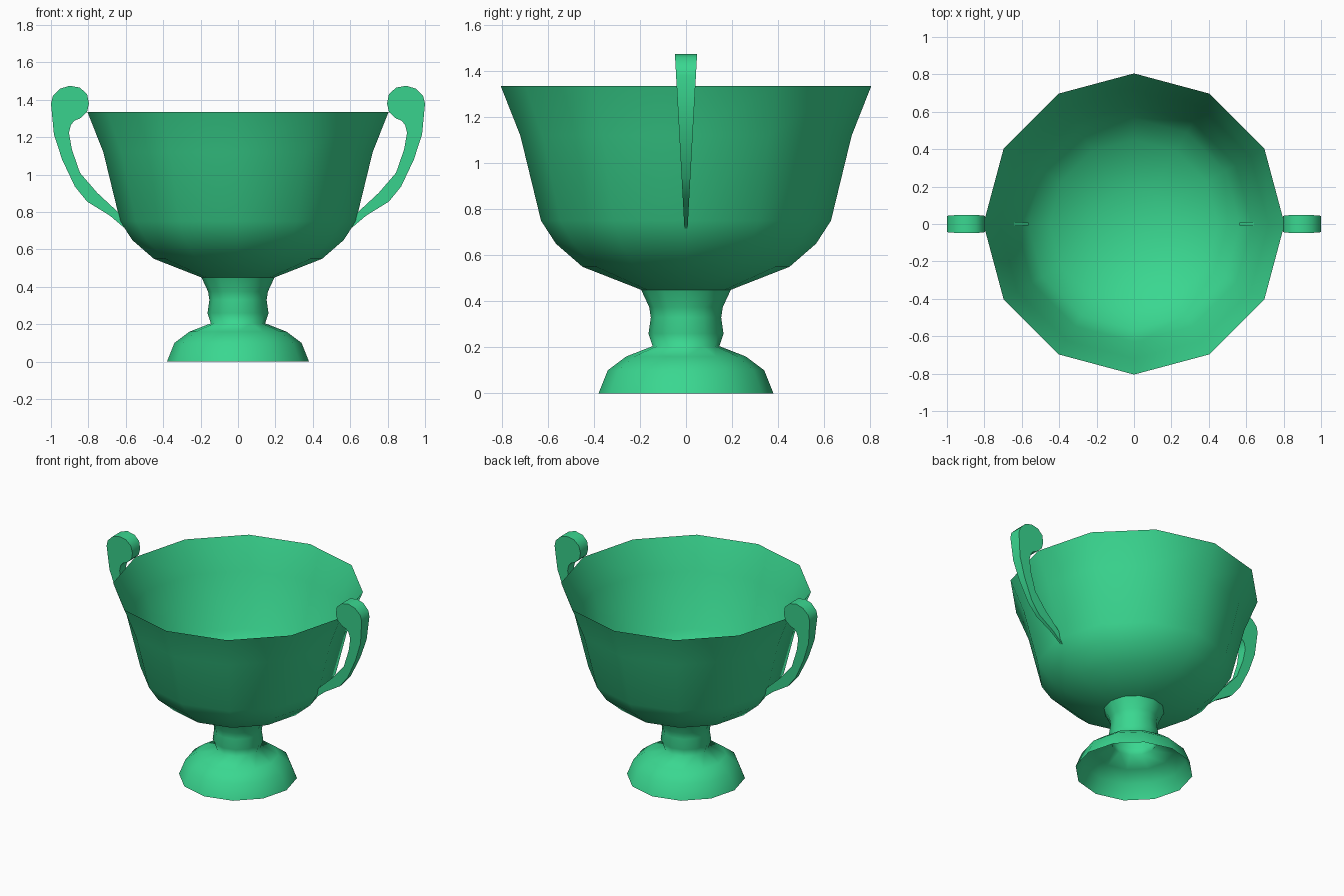
import bpy
import bmesh
import math

SIDES = 12

default_cube = bpy.data.objects.get("Cube")
if default_cube:
    bpy.data.objects.remove(default_cube, do_unlink=True)


def make_material(name, colour):
    material = bpy.data.materials.new(name)
    material.use_nodes = True
    material.diffuse_color = colour
    material.node_tree.nodes["Principled BSDF"].inputs["Base Color"].default_value = colour
    return material


green = make_material("emerald green", (0.042, 0.68, 0.28, 1))


def finish(bm, name, smooth_angle):
    """Turn a bmesh into a smooth shaded, coloured object."""
    mesh = bpy.data.meshes.new(name)
    bm.to_mesh(mesh)
    bm.free()
    mesh.materials.append(green)
    obj = bpy.data.objects.new(name, mesh)
    bpy.context.collection.objects.link(obj)
    bpy.ops.object.select_all(action="DESELECT")
    obj.select_set(True)
    bpy.context.view_layer.objects.active = obj
    if smooth_angle is None:
        bpy.ops.object.shade_smooth()
    else:
        bpy.ops.object.shade_smooth_by_angle(angle=smooth_angle)
    return obj


def lathe(name, profile, closed_bottom=False):
    """Revolve a bottom-to-top profile of (radius, height) around z."""
    bm = bmesh.new()
    rings = []
    for radius, height in profile:
        ring = []
        for i in range(SIDES):
            angle = math.tau * i / SIDES
            ring.append(bm.verts.new((radius * math.cos(angle), radius * math.sin(angle), height)))
        rings.append(ring)
    for lower, upper in zip(rings, rings[1:]):
        for i in range(SIDES):
            j = (i + 1) % SIDES
            bm.faces.new((lower[i], lower[j], upper[j], upper[i]))
    if closed_bottom:
        bm.faces.new(list(reversed(rings[0])))
    return finish(bm, name, None)


def handle(name, side, outline):
    """Extrude a flat outline in y, growing thicker towards the top."""
    bm = bmesh.new()
    front, back = [], []
    for x, z in outline:
        half_width = 0.006 + 0.042 * (z - 0.7) / 0.77
        front.append(bm.verts.new((side * x, -half_width, z)))
        back.append(bm.verts.new((side * x, half_width, z)))
    bm.faces.new(front)
    bm.faces.new(list(reversed(back)))
    count = len(outline)
    for i in range(count):
        j = (i + 1) % count
        bm.faces.new((front[j], front[i], back[i], back[j]))
    bmesh.ops.recalc_face_normals(bm, faces=bm.faces[:])
    return finish(bm, name, math.radians(40))


# Hollow foot and waisted stem
lathe("foot_and_stem", [
    (0.38, 0), (0.34, 0.1), (0.26, 0.16), (0.145, 0.205),
    (0.163, 0.26), (0.153, 0.33), (0.16, 0.375), (0.195, 0.45),
])

# Thin open bowl
lathe("bowl", [
    (0.195, 0.45), (0.45, 0.55), (0.565, 0.65),
    (0.63, 0.75), (0.72, 1.12), (0.805, 1.335),
], closed_bottom=True)

# Scrolled handles: scroll, inner edge, tip inside the bowl, outer edge
scroll = [(0.99, 1.42), (0.95, 1.46), (0.9, 1.475), (0.845, 1.465), (0.807, 1.43),
          (0.797, 1.38), (0.807, 1.335), (0.845, 1.3), (0.872, 1.29)]
inner_edge = [(0.893, 1.267), (0.904, 1.225), (0.888, 1.134),
              (0.845, 1.01), (0.754, 0.904), (0.642, 0.8)]
tip = [(0.565, 0.735), (0.565, 0.7)]
outer_edge = [(0.61, 0.717), (0.684, 0.78), (0.807, 0.856), (0.872, 0.936),
              (0.94, 1.08), (0.984, 1.214), (1, 1.38)]
for label, side in (("left_handle", 1), ("right_handle", -1)):
    handle(label, side, scroll + inner_edge + tip + outer_edge)
